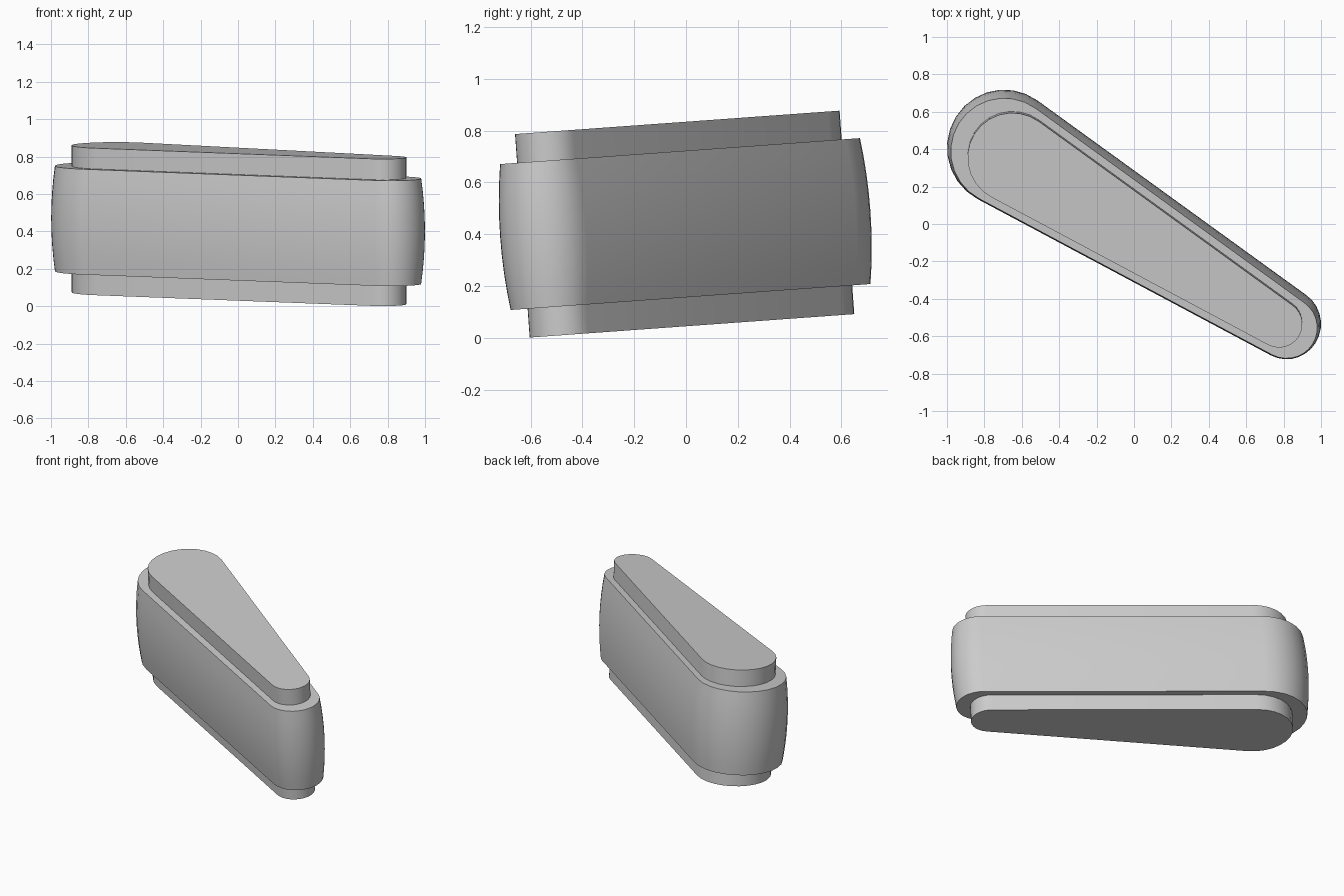
import bpy, bmesh
from math import sin, cos, atan2, asin, hypot, pi

if "Cube" in bpy.data.objects:
    bpy.data.objects.remove(bpy.data.objects["Cube"])

TILT = 0.072      # whole model leans about the x axis
CENTRE_Z = 0.4395


def outline(big, small, grow=0.0, n=14):
    """Tapered slot: two circles (x, y, r) joined by their outer tangents."""
    dx, dy = small[0] - big[0], small[1] - big[1]
    a = atan2(dy, dx)
    k = pi / 2 - asin((big[2] - small[2]) / hypot(dx, dy))
    pts = []
    for (x, y, r), start, sweep in ((small, a - k, 2 * k), (big, a + k, 2 * pi - 2 * k)):
        for i in range(n + 1):
            t = start + sweep * i / n
            pts.append((x + (r + grow) * cos(t), y + (r + grow) * sin(t)))
    return pts


def loft(name, big, small, levels):
    """Stack outlines at (z, grow) levels and cap both ends."""
    bm = bmesh.new()
    rings = [[bm.verts.new((x, y, z)) for x, y in outline(big, small, g)] for z, g in levels]
    m = len(rings[0])
    for lo, hi in zip(rings, rings[1:]):
        for i in range(m):
            j = (i + 1) % m
            bm.faces.new((lo[i], lo[j], hi[j], hi[i]))
    bm.faces.new(rings[0][::-1])
    bm.faces.new(rings[-1])
    me = bpy.data.meshes.new(name)
    bm.to_mesh(me)
    bm.free()
    ob = bpy.data.objects.new(name, me)
    bpy.context.collection.objects.link(ob)
    ob.rotation_euler.x = TILT
    ob.location.z = CENTRE_Z
    bpy.ops.object.select_all(action='DESELECT')
    ob.select_set(True)
    bpy.context.view_layer.objects.active = ob
    bpy.ops.object.shade_smooth_by_angle(angle=0.6)
    return ob


# Straight inner core, standing proud above and below
loft("inner_core", (-0.65, 0.384, 0.24), (0.775, -0.509, 0.125),
     [(-0.394, 0), (0.394, 0)])

# Outer body with gently bulging sides
H, BULGE, STEPS = 0.2825, 0.02, 8
levels = []
for i in range(STEPS + 1):
    u = 2 * i / STEPS - 1
    levels.append((u * H, BULGE * (1 - u * u)))
loft("outer_body", (-0.694, 0.409, 0.286), (0.816, -0.536, 0.164), levels)
